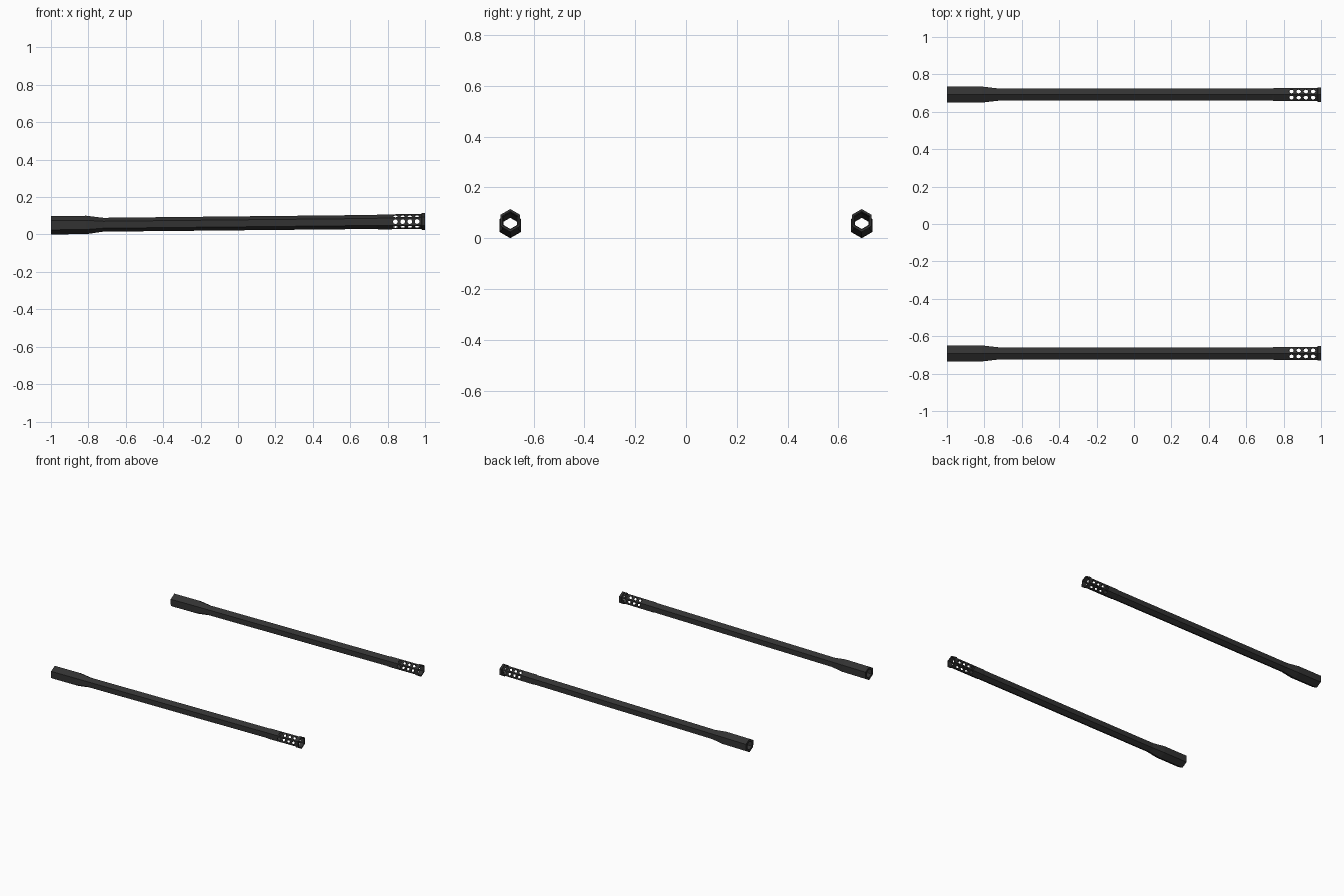
import bpy, bmesh, math
from mathutils import Matrix, Vector

cube = bpy.data.objects.get("Cube")
if cube:
    bpy.data.objects.remove(cube, do_unlink=True)

# Dark gunmetal for everything
COLOR = (0.032, 0.032, 0.032, 1)
metal = bpy.data.materials.new("dark gunmetal")
metal.use_nodes = True
metal.diffuse_color = COLOR
metal.node_tree.nodes["Principled BSDF"].inputs["Base Color"].default_value = COLOR

SIDES = 6
STEP = math.tau / SIDES
TILT = math.atan2(0.0205, 2)


def link(name, bm):
    mesh = bpy.data.meshes.new(name)
    bmesh.ops.recalc_face_normals(bm, faces=bm.faces)
    bm.to_mesh(mesh)
    bm.free()
    mesh.materials.append(metal)
    obj = bpy.data.objects.new(name, mesh)
    bpy.context.collection.objects.link(obj)
    return obj


def hex_tube(name, profile):
    """Sweep a closed (x, corner radius) profile around the x axis, points up."""
    bm = bmesh.new()
    rings = [[bm.verts.new((x, r * math.sin(i * STEP), r * math.cos(i * STEP)))
              for i in range(SIDES)] for x, r in profile]
    for a, b in zip(rings, rings[1:] + rings[:1]):
        for i in range(SIDES):
            j = (i + 1) % SIDES
            bm.faces.new((a[i], a[j], b[j], b[i]))
    return link(name, bm)


# Barrel: swollen breech, plain tube, muzzle sleeve with lip, then the bore back
barrel = hex_tube("rear_barrel", [
    (-1, 0.049), (-0.81, 0.049), (-0.72, 0.037),
    (0.74, 0.0375), (0.75, 0.040), (0.98, 0.040), (0.983, 0.045), (1, 0.045),
    (1, 0.035), (0.80, 0.035), (0.79, 0.031), (-1, 0.031)])

# Vent cutters: four holes through each side of the muzzle sleeve
bm = bmesh.new()
for side in range(SIDES):
    turn = Matrix.Rotation((side + 0.5) * STEP, 4, 'X')
    for k in range(4):
        place = turn @ Matrix.Translation(Vector((0.842 + 0.0385 * k, 0, 0.033)))
        bmesh.ops.create_cone(bm, cap_ends=True, segments=16, radius1=0.0125,
                              radius2=0.0125, depth=0.02, matrix=place)
cutter = link("vent_cutter", bm)
cutter.hide_render = True

cut = barrel.modifiers.new("vents", 'BOOLEAN')
cut.operation = 'DIFFERENCE'
cut.solver = 'EXACT'
cut.object = cutter
bpy.context.view_layer.update()
graph = bpy.context.evaluated_depsgraph_get()
barrel.data = bpy.data.meshes.new_from_object(barrel.evaluated_get(graph))
barrel.modifiers.clear()
bpy.data.objects.remove(cutter, do_unlink=True)

# Pair of barrels, each slightly raised toward the muzzle
front = barrel.copy()
front.name = "front_barrel"
bpy.context.collection.objects.link(front)
for obj, y in ((barrel, 0.692), (front, -0.692)):
    obj.location = (0, y, 0.0595)
    obj.rotation_euler = (0, -TILT, 0)
